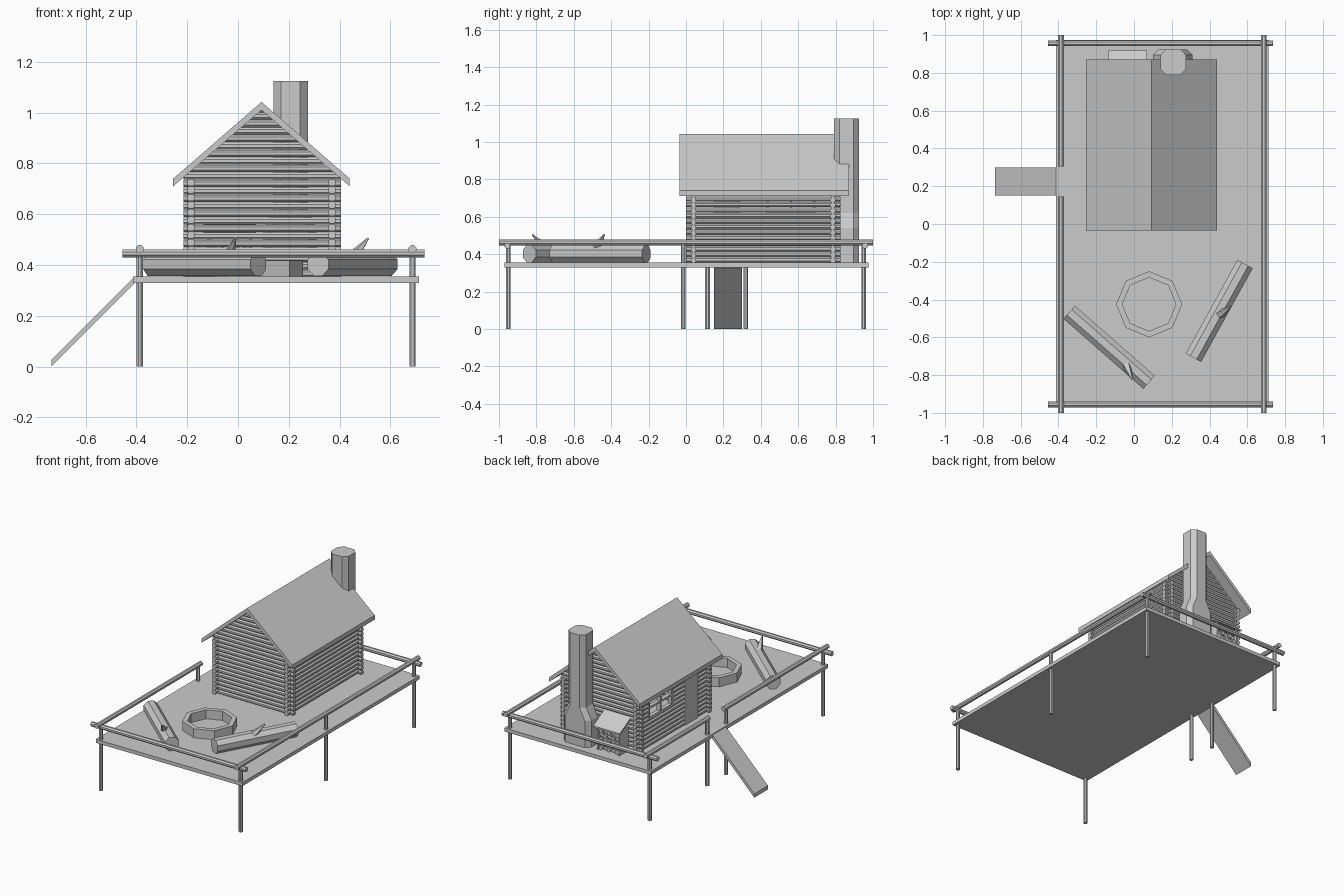
import bpy, bmesh, math
from mathutils import Vector, Matrix

if "Cube" in bpy.data.objects:
    bpy.data.objects.remove(bpy.data.objects["Cube"])


def finish(name, bm):
    bmesh.ops.recalc_face_normals(bm, faces=bm.faces[:])
    me = bpy.data.meshes.new(name)
    bm.to_mesh(me)
    bm.free()
    ob = bpy.data.objects.new(name, me)
    bpy.context.collection.objects.link(ob)
    return ob


def add_rod(bm, p, q, r, r2=None, sides=8):
    p, q = Vector(p), Vector(q)
    d = q - p
    rot = d.to_track_quat('Z', 'Y').to_matrix().to_4x4()
    spin = Matrix.Rotation(math.pi / sides, 4, 'Z')
    bmesh.ops.create_cone(bm, cap_ends=True, segments=sides, radius1=r,
                          radius2=r if r2 is None else r2, depth=d.length,
                          matrix=Matrix.Translation((p + q) / 2) @ rot @ spin)


def add_box(bm, x0, x1, y0, y1, z0, z1):
    m = Matrix.Translation(((x0 + x1) / 2, (y0 + y1) / 2, (z0 + z1) / 2))
    bmesh.ops.create_cube(bm, size=1, matrix=m @ Matrix.Diagonal((x1 - x0, y1 - y0, z1 - z0, 1)))


def loft(name, rings, closed=False):
    bm = bmesh.new()
    vs = [[bm.verts.new(p) for p in ring] for ring in rings]
    n = len(vs[0])
    pairs = list(zip(vs, vs[1:])) + ([(vs[-1], vs[0])] if closed else [])
    for a, b in pairs:
        for i in range(n):
            bm.faces.new((a[i], a[(i + 1) % n], b[(i + 1) % n], b[i]))
    if not closed:
        bm.faces.new(vs[0])
        bm.faces.new(vs[-1])
    return finish(name, bm)


def prism_y(name, pts, y0, y1):
    return loft(name, [[(x, y, z) for x, z in pts] for y in (y0, y1)])


FLOOR = 0.355

# deck
bm = bmesh.new()
add_box(bm, -0.413, 0.713, -0.97, 0.975, 0.33, FLOOR)
finish("deck", bm)

# posts holding deck and rails
bm = bmesh.new()
for x, ys in ((-0.387, (-0.95, 0.115, 0.32, 0.95)), (0.687, (-0.95, -0.015, 0.95))):
    for y in ys:
        add_rod(bm, (x, y, 0), (x, y, 0.46), 0.0135)
finish("deck_posts", bm)

# rails, with a gap for the ramp
bm = bmesh.new()
for y in (-0.955, 0.957):
    add_rod(bm, (-0.455, y, 0.445), (0.735, y, 0.445), 0.0165)
for x, a, b in ((0.687, -1, 1), (-0.387, -1, 0.145), (-0.387, 0.305, 1)):
    add_rod(bm, (x, a, 0.463), (x, b, 0.463), 0.0165)
finish("rails", bm)

# ramp
prism_y("ramp", [(-0.735, 0), (-0.735, 0.027), (-0.41, 0.352), (-0.41, 0.325)], 0.15, 0.30)

# side log walls; the left one has door and window openings
R, STEP = 0.0155, 0.0295
for name, x in (("left_wall", -0.185), ("right_wall", 0.37)):
    bm = bmesh.new()
    for i in range(13):
        z = FLOOR + R + STEP * i
        spans = [(0, 0.825)]
        if x < 0 and z < 0.70:
            spans = [(0, 0.15), (0.29, 0.825)]
            if z > 0.55:
                spans = [(0, 0.15), (0.29, 0.43), (0.69, 0.825)]
        for a, b in spans:
            add_rod(bm, (x, a, z), (x, b, z), R)
    finish(name, bm)

# end log walls, gables trimmed along the roof slope
RIDGE, SLOPE = 0.0925, 0.87
for name, y in (("front_wall", 0.04), ("back_wall", 0.785)):
    bm = bmesh.new()
    for i in range(23):
        z = FLOOR + STEP * (i + 0.5) - 0.003
        add_rod(bm, (-0.215, y, z), (0.405, y, z), R)
    for s in (-1, 1):
        bmesh.ops.bisect_plane(bm, geom=bm.verts[:] + bm.edges[:] + bm.faces[:],
                               plane_co=(RIDGE, 0, 1.015), plane_no=(s * SLOPE, 0, 1),
                               clear_outer=True)
    finish(name, bm)

# roof
prism_y("roof", [(-0.255, 0.71), (-0.255, 0.74), (RIDGE, 1.042), (0.44, 0.74),
                 (0.44, 0.71), (RIDGE, 1.01)], -0.035, 0.872)

# door
bm = bmesh.new()
add_box(bm, -0.197, -0.177, 0.15, 0.29, FLOOR, 0.70)
finish("door", bm)

# window frame with bars
bm = bmesh.new()
for y in (0.43, 0.555, 0.68):
    add_box(bm, -0.2, -0.172, y, y + 0.012, 0.555, 0.70)
for z in (0.55, 0.62, 0.688):
    add_box(bm, -0.2, -0.172, 0.43, 0.692, z, z + 0.012)
finish("window_frame", bm)


# chimney with wide base and tapered shoulder
def octo(x0, x1, y0, y1, c, z):
    return [(x0 + c, y0, z), (x1 - c, y0, z), (x1, y0 + c, z), (x1, y1 - c, z),
            (x1 - c, y1, z), (x0 + c, y1, z), (x0, y1 - c, z), (x0, y0 + c, z)]


loft("chimney", [octo(0.10, 0.31, 0.795, 0.925, 0.03, FLOOR),
                 octo(0.10, 0.31, 0.795, 0.925, 0.03, 0.54),
                 octo(0.14, 0.275, 0.79, 0.925, 0.03, 0.62),
                 octo(0.14, 0.275, 0.79, 0.925, 0.03, 1.125)])

# firewood shelter: sloped roof, side boards, stacked logs
loft("firewood_roof", [[(x, 0.80, 0.585), (x, 0.918, 0.52), (x, 0.918, 0.508), (x, 0.80, 0.573)]
                       for x in (-0.135, 0.07)])
bm = bmesh.new()
for x in (-0.12, 0.043):
    add_box(bm, x, x + 0.012, 0.80, 0.9, FLOOR, 0.525)
finish("firewood_sides", bm)
bm = bmesh.new()
for row in range(5):
    for col in range(5):
        x, z = -0.092 + col * 0.03, FLOOR + 0.015 + row * 0.029
        add_rod(bm, (x, 0.805, z), (x, 0.895 - 0.01 * ((row + col) % 2), z), 0.015, sides=6)
finish("firewood", bm)

# octagonal fire ring
profile = [(0.175, FLOOR), (0.175, 0.418), (0.142, 0.418), (0.142, FLOOR)]
loft("fire_ring", [[(0.08 + r * math.cos(k * math.pi / 4), -0.425 + r * math.sin(k * math.pi / 4), z)
                    for k in range(8)] for r, z in profile], closed=True)

# log benches with branch stubs
for name, p, q, base, tip in (
        ("left_bench", (-0.343, -0.467), (0.08, -0.838), (-0.04, -0.745), (-0.01, -0.822)),
        ("right_bench", (0.588, -0.212), (0.315, -0.708), (0.452, -0.48), (0.513, -0.437))):
    bm = bmesh.new()
    add_rod(bm, (*p, 0.403), (*q, 0.403), 0.05)
    add_rod(bm, (*base, 0.43), (*tip, 0.505), 0.026, 0.004, sides=5)
    finish(name, bm)
